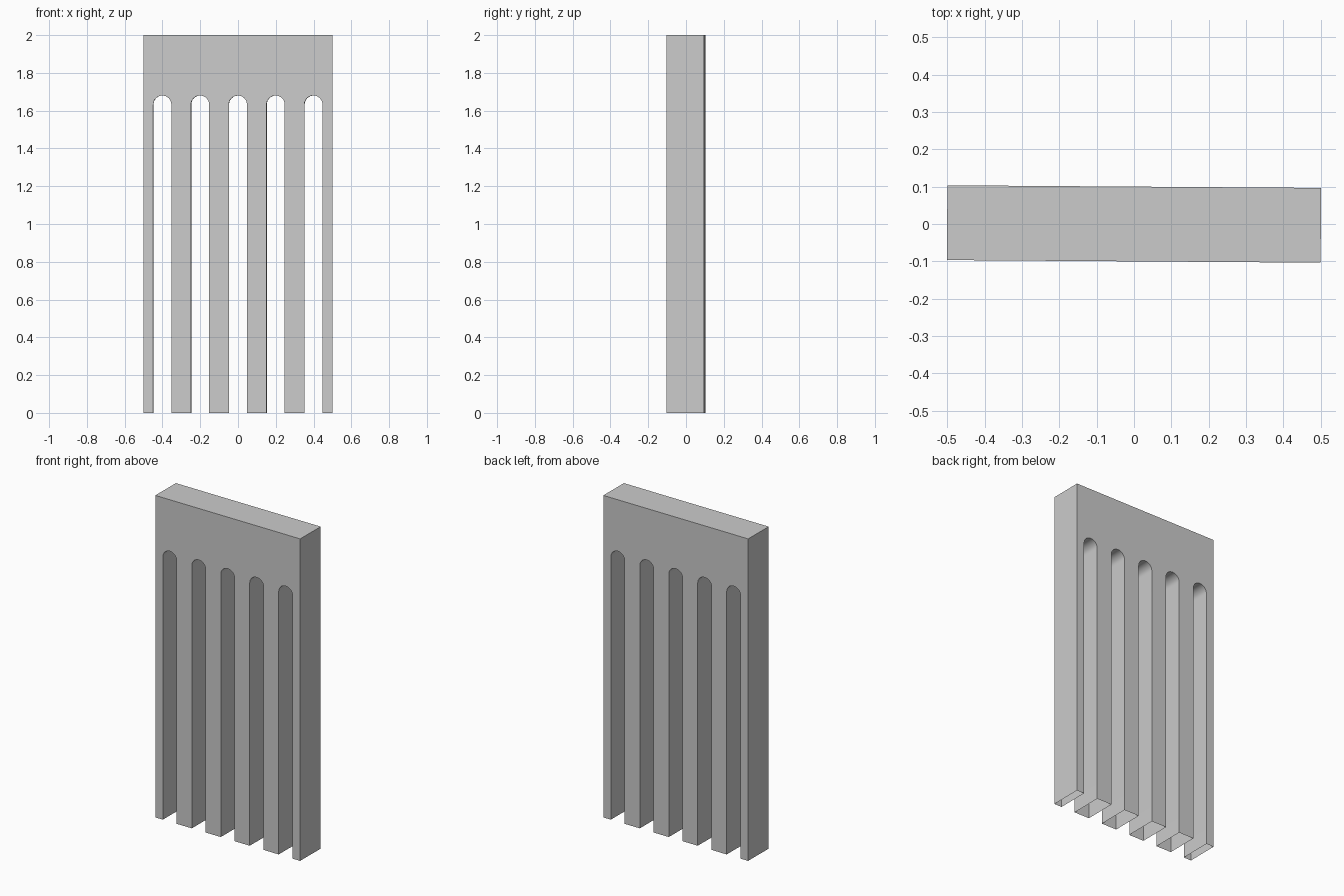
import bpy, bmesh, math
from mathutils import Matrix

if "Cube" in bpy.data.objects:
    bpy.data.objects.remove(bpy.data.objects["Cube"])

WIDTH, HEIGHT, DEPTH = 1.0, 2.0, 0.2
SLOT_CENTRES = [-0.4, -0.2, 0.0, 0.2, 0.4]
RADIUS, SPRING = 0.048, 1.632      # slot half width, start of the round top
SEGMENTS = 16
YAW = -0.007                       # very slight turn seen from above


def comb_outline():
    """Front outline: rectangle with round-topped slots open at the bottom."""
    pts = [(-WIDTH / 2, HEIGHT), (-WIDTH / 2, 0)]
    for cx in SLOT_CENTRES:
        pts.append((cx - RADIUS, 0))
        for i in range(SEGMENTS + 1):
            a = math.pi * (1 - i / SEGMENTS)
            pts.append((cx + RADIUS * math.cos(a), SPRING + RADIUS * math.sin(a)))
        pts.append((cx + RADIUS, 0))
    return pts + [(WIDTH / 2, 0), (WIDTH / 2, HEIGHT)]


# Slotted panel: outline extruded through the thickness
bm = bmesh.new()
face = bm.faces.new([bm.verts.new((x, -DEPTH / 2, z)) for x, z in comb_outline()])
ext = bmesh.ops.extrude_face_region(bm, geom=[face], use_keep_orig=True)
moved = [g for g in ext["geom"] if isinstance(g, bmesh.types.BMVert)]
bmesh.ops.translate(bm, verts=moved, vec=(0, DEPTH, 0))
bmesh.ops.recalc_face_normals(bm, faces=bm.faces)

# The legs are hollow: their undersides are open
undersides = [f for f in bm.faces if all(v.co.z < 1e-4 for v in f.verts)]
bmesh.ops.delete(bm, geom=undersides, context="FACES_ONLY")
bmesh.ops.rotate(bm, verts=bm.verts, cent=(0, 0, 0), matrix=Matrix.Rotation(YAW, 3, "Z"))

mesh = bpy.data.meshes.new("slotted_panel")
bm.to_mesh(mesh)
bm.free()
panel = bpy.data.objects.new("slotted_panel", mesh)
bpy.context.collection.objects.link(panel)

# Smooth slot arches, sharp panel edges
bpy.context.view_layer.objects.active = panel
panel.select_set(True)
bpy.ops.object.shade_smooth_by_angle(angle=math.radians(30))
